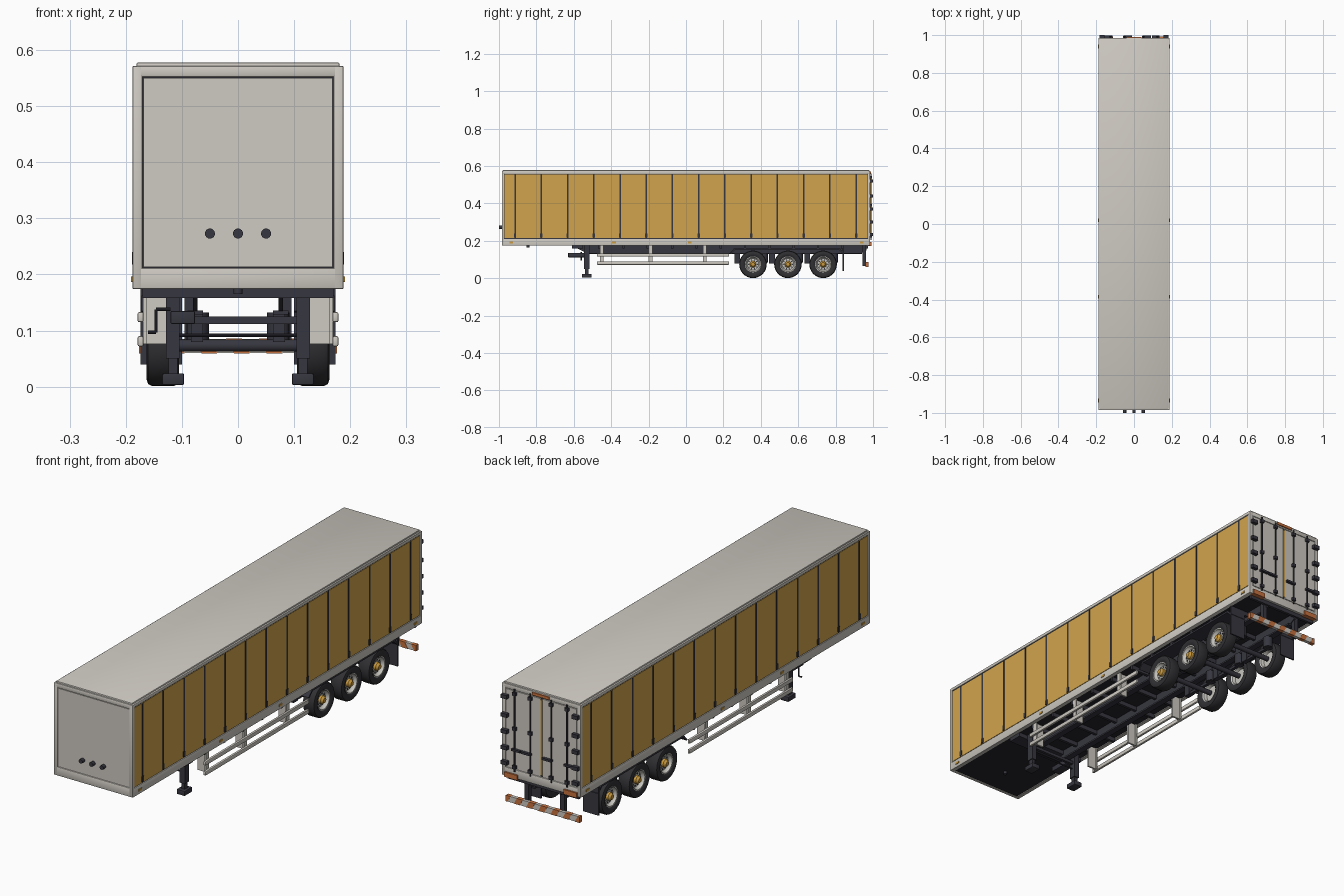
import bpy, bmesh, math
from mathutils import Vector, Matrix

old = bpy.data.objects.get("Cube")
if old:
    bpy.data.objects.remove(old, do_unlink=True)


def material(name, r, g, b):
    m = bpy.data.materials.new(name)
    m.use_nodes = True
    m.diffuse_color = (r, g, b, 1)
    m.node_tree.nodes["Principled BSDF"].inputs["Base Color"].default_value = (r, g, b, 1)
    return m


GREY = material("warm grey paint", .62, .59, .54)
YELLOW = material("ochre curtain", .63, .37, .075)
DARK = material("dark steel", .037, .037, .05)
FLOOR = material("black underside", .018, .018, .023)
RUBBER = material("tyre rubber", .03, .03, .034)
RIM = material("pale rim", .58, .57, .53)
ORANGE = material("orange reflector", .58, .17, .05)
AMBER = material("amber hub and lamp", .6, .33, .05)
SIDES = (("left", 1), ("right", -1))


def finish(name, bm, mat):
    """Turn a bmesh into an object, smooth with sharp corners."""
    bmesh.ops.recalc_face_normals(bm, faces=bm.faces)
    for f in bm.faces:
        f.smooth = True
    for e in bm.edges:
        e.smooth = e.is_manifold and e.calc_face_angle(0) < .6
    mesh = bpy.data.meshes.new(name)
    bm.to_mesh(mesh)
    bm.free()
    mesh.materials.append(mat)
    obj = bpy.data.objects.new(name, mesh)
    bpy.context.collection.objects.link(obj)
    return obj


def boxes(name, mat, spans, bevel=0):
    """One object from boxes given as (x0, x1, y0, y1, z0, z1)."""
    bm = bmesh.new()
    for x0, x1, y0, y1, z0, z1 in spans:
        mid = Vector((x0 + x1, y0 + y1, z0 + z1)) / 2
        size = Matrix.Diagonal((abs(x1 - x0), abs(y1 - y0), abs(z1 - z0), 1))
        bmesh.ops.create_cube(bm, size=1, matrix=Matrix.Translation(mid) @ size)
    if bevel:
        bmesh.ops.bevel(bm, geom=bm.edges[:], offset=bevel, segments=2, affect='EDGES', profile=.5)
    return finish(name, bm, mat)


def rods(name, mat, ends, radius, sides=16):
    """One object from cylinders given as (start, end)."""
    bm = bmesh.new()
    for a, b in ends:
        a, b = Vector(a), Vector(b)
        turn = (b - a).to_track_quat('Z', 'Y').to_matrix().to_4x4()
        bmesh.ops.create_cone(bm, cap_ends=True, segments=sides, radius1=radius, radius2=radius,
                              depth=(b - a).length, matrix=Matrix.Translation((a + b) / 2) @ turn)
    return finish(name, bm, mat)


def lathe(name, mat, profile, centre, side):
    """Spin (offset, radius) points about the axle line."""
    bm = bmesh.new()
    verts = [bm.verts.new((x * side, 0, r)) for x, r in profile]
    edges = [bm.edges.new(pair) for pair in zip(verts, verts[1:])]
    bmesh.ops.spin(bm, geom=verts + edges, cent=(0, 0, 0), axis=(1, 0, 0),
                   angle=math.tau, steps=32, use_duplicate=False)
    bmesh.ops.remove_doubles(bm, verts=bm.verts, dist=.0001)
    bmesh.ops.translate(bm, verts=bm.verts, vec=centre)
    return finish(name, bm, mat)


def prism(name, mat, outline, axis, low, high):
    """Extrude a closed outline along x or y."""
    bm = bmesh.new()
    place = (lambda p: (low, *p)) if axis == 'x' else (lambda p: (p[0], low, p[1]))
    face = bm.faces.new([bm.verts.new(place(p)) for p in outline])
    new = bmesh.ops.extrude_face_region(bm, geom=[face])["geom"]
    push = Vector((1, 0, 0)) if axis == 'x' else Vector((0, 1, 0))
    bmesh.ops.translate(bm, verts=[v for v in new if isinstance(v, bmesh.types.BMVert)],
                        vec=push * (high - low))
    return finish(name, bm, mat)


# Cargo body: core, roof, floor, frame
boxes("cargo_core", GREY, [(-.183, .183, -.979, .977, .18, .568)])
boxes("roof", GREY, [(-.181, .181, -.98, .98, .56, .578)], .003)
boxes("floor_underside", FLOOR, [(-.18, .18, -.972, .972, .177, .185)])
for end, e in (("front", -1), ("rear", 1)):
    span = (e * .972, e * .985)
    boxes(end + "_frame", GREY, [(s * .17, s * .188, *span, .174, .572) for s in (1, -1)]
          + [(-.187, .187, *span, .552, .572), (-.187, .187, *span, .174, .212)], .003)
boxes("front_panel_seal", DARK, [(-.171, .171, -.98, -.975, .211, .553)])
boxes("front_panel", GREY, [(-.1685, .1685, -.983, -.975, .2135, .5505)])
rods("front_couplings", DARK, [((x, -1, .273), (x, -.98, .273)) for x in (-.05, 0, .05)], .009)

# Curtains with straps and buckles, rails, marker lamps
strap_ys = [-.914 + .1403 * i for i in range(14)]
for label, s in SIDES:
    boxes(label + "_rails", GREY, [(s * .17, s * .188, -.98, .98, .174, .211),
                                   (s * .17, s * .188, -.98, .98, .558, .572)], .002)
    boxes(label + "_curtain_edge", DARK, [(s * .18, s * .1835, -.974, .974, .21, .56)])
    boxes(label + "_curtain", YELLOW, [(s * .18, s * .1855, -.97, .97, .214, .555)])
    boxes(label + "_straps", DARK, [(s * .183, s * .187, y - .004, y + .004, .215, .555) for y in strap_ys])
    boxes(label + "_buckles", DARK, [(s * .183, s * .1885, y - .006, y + .006, .218, .24) for y in strap_ys])
    boxes(label + "_markers", AMBER, [(s * .185, s * .191, y - .01, y + .01, .187, .196)
                                      for y in (-.935, -.385, .02, .94)])

# Rear doors with rods, hinges, handles and lamps
boxes("door_seal", DARK, [(-.17, .17, .975, .979, .212, .552)])
boxes("rear_doors", GREY, [(s * .005, s * .168, .975, .984, .214, .55) for s in (1, -1)])
boxes("door_gap_strip", YELLOW, [(-.004, .004, .975, .986, .22, .545)])
rod_xs = (-.125, -.05, .05, .125)
rods("lock_rods", DARK, [((x, .989, .205), (x, .989, .56)) for x in rod_xs], .0035, 10)
boxes("rod_brackets", DARK, [(x - .008, x + .008, .982, .995, z - .007, z + .007)
                             for x in rod_xs for z in (.225, .39, .54)])
boxes("lock_handles", DARK, [(x - .005, x + .04, .985, .997, .295, .304) for x in rod_xs[1:3]]
      + [(x - .03, x + .01, .985, .997, .295, .304) for x in rod_xs[::3]])
boxes("door_hinges", DARK, [(s * .155, s * .183, .982, 1, z - .008, z + .008)
                            for s in (1, -1) for z in (.235, .3, .37, .44, .52)])
boxes("rear_lamps", ORANGE, [(s * .11, s * .172, .97, .992, .172, .193) for s in (1, -1)]
      + [(-.04, .04, .98, .99, .558, .57)])

# Chassis beams with a tapered nose, and cross members
nose = [(-.6, .178), (-.6, .168), (-.53, .135), (.94, .135), (.965, .15), (.965, .178)]
for label, s in SIDES:
    prism(label + "_beam_web", DARK, nose, 'x', s * .072, s * .08)
    boxes(label + "_beam_flange", DARK, [(s * .062, s * .09, -.53, .94, .129, .136)])
boxes("cross_members", DARK, [(-.17, .17, -.6 + .13 * i, -.588 + .13 * i, .158, .178) for i in range(13)])
boxes("front_cross_member", DARK, [(-.17, .17, -.61, -.55, .158, .178)])
rods("kingpin", DARK, [((0, -.845, .165), (0, -.845, .18))], .008)

# Landing gear
boxes("landing_legs", DARK, [(s * .104, s * .128, -.545, -.515, .05, .176) for s in (1, -1)])
boxes("leg_tubes", DARK, [(s * .108, s * .124, -.54, -.52, .02, .06) for s in (1, -1)])
boxes("leg_feet", DARK, [(s * .096, s * .135, -.556, -.504, .003, .024) for s in (1, -1)], .003)
boxes("leg_cross_bars", DARK, [(-.11, .11, -.536, -.524, .112, .125)])
rods("leg_cross_shaft", DARK, [((-.11, -.53, .092), (.11, -.53, .092))], .003, 10)
boxes("gearbox", DARK, [(-.12, -.077, -.63, -.54, .112, .135)], .002)
crank = [(-.12, -.56, .138), (-.146, -.56, .138), (-.146, -.56, .097), (-.16, -.56, .097)]
rods("crank_handle", DARK, list(zip(crank, crank[1:])), .003, 10)

# Side guards on wide bracket plates
for label, s in SIDES:
    boxes(label + "_guard_rails", GREY, [(s * .168, s * .179, -.476, .23, z - .009, z + .009)
                                         for z in (.081, .124)], .003)
    boxes(label + "_guard_brackets", GREY, [(s * .125, s * .169, y - .004, y + .004, .076, .176)
                                            for y in (-.45, -.19, .1)])
    boxes(label + "_guard_posts", GREY, [(s * .162, s * .169, y - .01, y + .01, .076, .176)
                                         for y in (-.45, -.19, .1)])

# Axles, suspension and wheels
half = [(.022, .042), (.028, .05), (.029, .061), (.026, .07), (.019, .0735)]
tyre = half + [(-x, r) for x, r in reversed(half)]
rim = [(-.022, .043), (-.018, .038), (-.004, .034), (-.004, 0), (.008, 0), (.011, .018),
       (.01, .031), (.016, .037), (.024, .039), (.024, .043)]
hub = [(.008, .018), (.02, .017), (.024, .013), (.029, .01), (.029, 0)]
for n, y in enumerate((.358, .545, .733), 1):
    rods(f"axle_{n}", DARK, [((-.12, y, .0735), (.12, y, .0735))], .011)
    rods(f"air_bags_{n}", DARK, [((s * .072, y + .06, .083), (s * .072, y + .06, .132))
                                 for s in (1, -1)], .02)
    boxes(f"trailing_arms_{n}", DARK, [(s * .066, s * .08, y - .085, y + .075, .08, .092) for s in (1, -1)])
    boxes(f"arm_hangers_{n}", DARK, [(s * .062, s * .084, y - .1, y - .07, .08, .135) for s in (1, -1)])
    for label, s in SIDES:
        at = (s * .134, y, .0745)
        lathe(f"{label}_tyre_{n}", RUBBER, tyre, at, s)
        lathe(f"{label}_rim_{n}", RIM, rim, at, s)
        lathe(f"{label}_hub_{n}", AMBER, hub, at, s)
        holes = [(y + .025 * math.cos(a), .0745 + .025 * math.sin(a))
                 for a in (math.tau * i / 10 for i in range(10))]
        rods(f"{label}_rim_holes_{n}", DARK, [((s * .143, u, v), (s * .1465, u, v)) for u, v in holes], .0035, 8)

# Mudguards and flaps
guard = [(.235, .135), (.26, .163), (.82, .163), (.845, .135), (.84, .132), (.815, .155), (.265, .155), (.24, .132)]
for label, s in SIDES:
    prism(label + "_mudguard", DARK, guard, 'x', s * .1, s * .172)
    boxes(label + "_mud_flap", DARK, [(s * .1, s * .174, .838, .844, .04, .176)])

# Rear bumper with slanted stripes
boxes("bumper_posts", DARK, [(s * .075, s * .095, .945, .963, .065, .178) for s in (1, -1)])
boxes("rear_bumper", GREY, [(-.175, .175, .96, .975, .06, .085)])
for k in range(-3, 4):
    mid = .058 * k
    corners = [(mid - .007, .0595), (mid + .021, .0595), (mid + .007, .0855), (mid - .021, .0855)]
    corners = [(max(-.176, min(.176, x)), z) for x, z in corners]
    prism(f"bumper_stripe_{k + 4}", ORANGE, corners, 'y', .959, .976)
